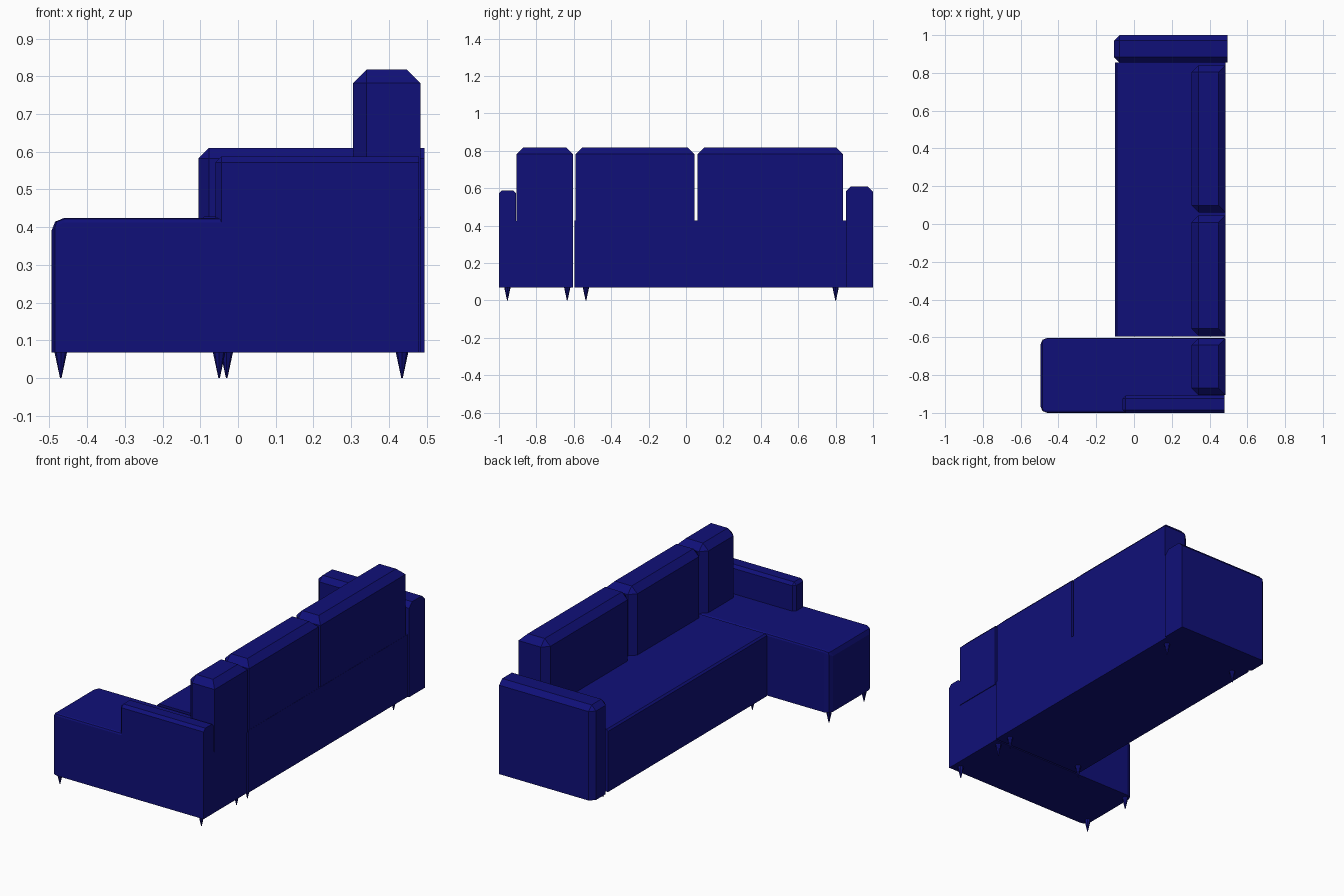
import bpy, bmesh

if "Cube" in bpy.data.objects:
    bpy.data.objects.remove(bpy.data.objects["Cube"])

navy = bpy.data.materials.new("navy_fabric")
navy.diffuse_color = (0.005, 0.005, 0.19, 1)
navy.use_nodes = True
navy.node_tree.nodes["Principled BSDF"].inputs["Base Color"].default_value = navy.diffuse_color


def finish(name, bm):
    mesh = bpy.data.meshes.new(name)
    bm.to_mesh(mesh)
    bm.free()
    mesh.materials.append(navy)
    ob = bpy.data.objects.new(name, mesh)
    bpy.context.collection.objects.link(ob)
    return ob


def block(name, x, y, z, front=0.0, sides=0.0, back=0.0, posts=0.0, segments=1):
    """Box with separate bevel widths for top-front, top-side, top-back and front upright edges."""
    bm = bmesh.new()
    bmesh.ops.create_cube(bm, size=1)
    for v in bm.verts:
        v.co = [r[0] if c < 0 else r[1] for c, r in zip(v.co, (x, y, z))]
    widest = max(front, sides, back, posts)
    weight = bm.edges.layers.float.new("bevel_weight_edge")
    mx, mz = sum(x) / 2, sum(z) / 2
    for e in bm.edges:
        a, b = (v.co for v in e.verts)
        is_front = a.x < mx and b.x < mx
        if a.z > mz and b.z > mz:
            width = front if is_front else back if a.x > mx and b.x > mx else sides
        elif is_front and abs(a.z - b.z) > 0.01:
            width = posts
        else:
            width = 0
        e[weight] = width / widest
    ob = finish(name, bm)
    mod = ob.modifiers.new("bevel", 'BEVEL')
    mod.limit_method = 'WEIGHT'
    mod.width = widest
    mod.segments = segments


def leg(name, x, y):
    bm = bmesh.new()
    bmesh.ops.create_cone(bm, cap_ends=True, segments=8, radius1=0.002, radius2=0.017, depth=0.07)
    bmesh.ops.translate(bm, vec=(x, y, 0.035), verts=bm.verts)
    finish(name, bm)


# Seats: long main body and projecting chaise
block("main_seat", (-0.10, 0.485), (-0.595, 0.855), (0.068, 0.428), front=0.01)
block("chaise", (-0.495, 0.48), (-1.0, -0.603), (0.068, 0.425),
      front=0.035, sides=0.012, posts=0.035, segments=2)

# Arms: tall end arm and low chaise arm
block("end_arm", (-0.105, 0.495), (0.855, 1.0), (0.068, 0.61),
      front=0.028, sides=0.028, posts=0.028)
block("chaise_arm", (-0.06, 0.48), (-1.0, -0.908), (0.41, 0.588),
      front=0.016, sides=0.016, posts=0.016)

# Back cushions
for i, span in enumerate([(-0.905, -0.605), (-0.59, 0.045), (0.062, 0.84)]):
    block(f"back_cushion_{i + 1}", (0.305, 0.484), span, (0.42, 0.818),
          front=0.036, sides=0.036, back=0.036, posts=0.036)

# Pointed legs
for i, (x, y) in enumerate([(-0.47, -0.955), (-0.47, -0.635), (0.435, -0.955), (0.435, -0.635),
                            (-0.05, -0.535), (-0.03, 0.8), (0.435, -0.535), (0.435, 0.8)]):
    leg(f"leg_{i + 1}", x, y)
